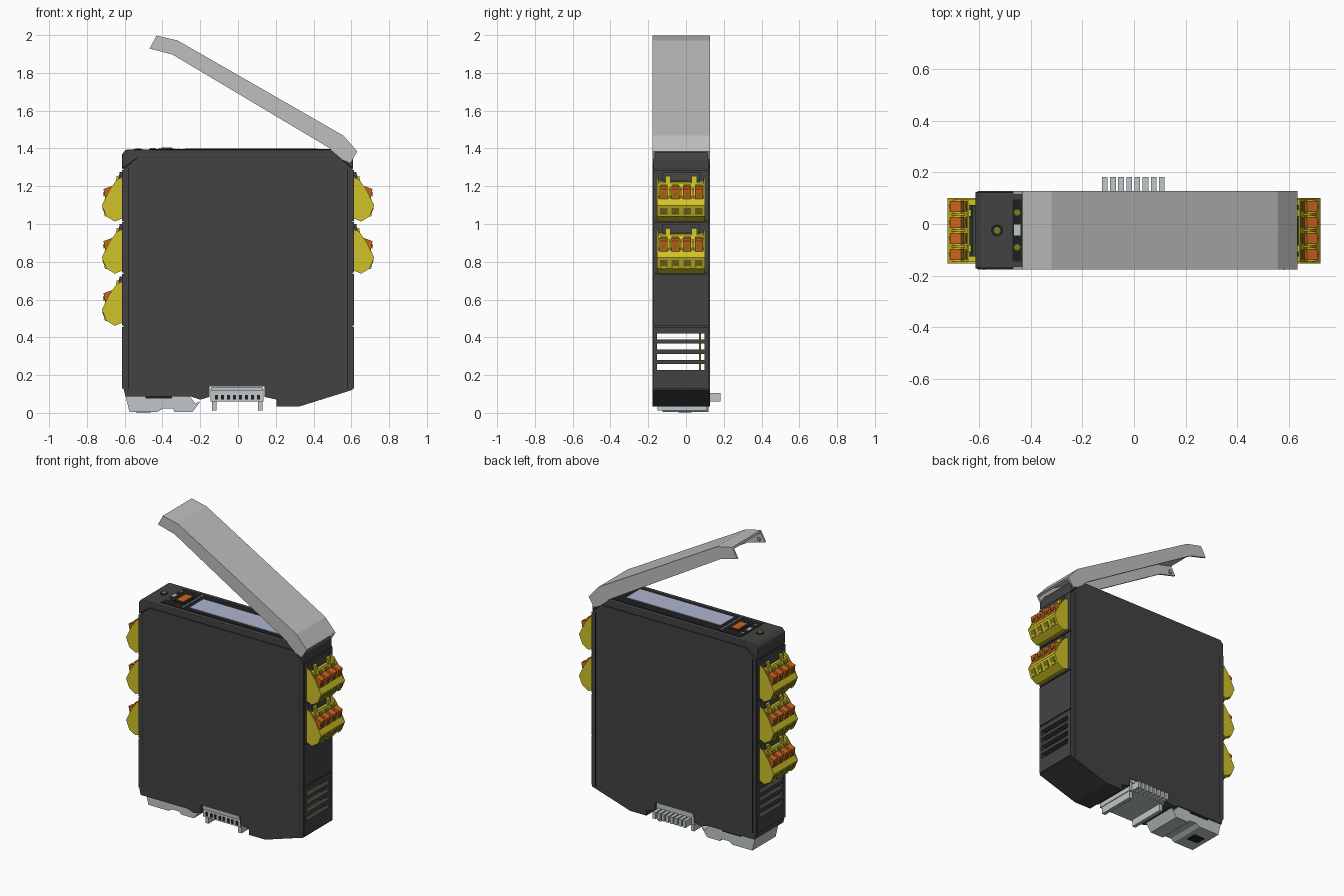
import bpy, bmesh

cube = bpy.data.objects.get("Cube")
if cube:
    bpy.data.objects.remove(cube, do_unlink=True)


def material(name, r, g, b):
    m = bpy.data.materials.new(name)
    m.use_nodes = True
    m.diffuse_color = (r, g, b, 1)
    m.node_tree.nodes["Principled BSDF"].inputs["Base Color"].default_value = (r, g, b, 1)
    return m


DARK = material("dark_grey_plastic", .055, .055, .056)
BLACK = material("black_plastic", .014, .014, .016)
LID = material("light_grey_lid", .52, .52, .52)
YELLOW = material("yellow_plastic", .62, .54, .02)
OLIVE = material("olive_recess", .2, .18, .012)
ORANGE = material("orange_lever", .6, .13, .012)
SCREEN = material("lavender_screen", .42, .46, .62)
METAL = material("pale_metal", .52, .57, .58)
GREEN = material("green_board", .16, .22, .015)

Y0, Y1 = -.177, .127          # housing faces
MID = (Y0 + Y1) / 2


def prism(name, pts, y0, y1, mat, bevel=0):
    """Extrude an (x, z) outline from y0 to y1."""
    bm = bmesh.new()
    face = bm.faces.new([bm.verts.new((x, y0, z)) for x, z in pts])
    ext = bmesh.ops.extrude_face_region(bm, geom=[face])
    moved = [v for v in ext["geom"] if isinstance(v, bmesh.types.BMVert)]
    bmesh.ops.translate(bm, verts=moved, vec=(0, y1 - y0, 0))
    bmesh.ops.recalc_face_normals(bm, faces=bm.faces)
    mesh = bpy.data.meshes.new(name)
    bm.to_mesh(mesh)
    bm.free()
    mesh.materials.append(mat)
    ob = bpy.data.objects.new(name, mesh)
    bpy.context.collection.objects.link(ob)
    if bevel:
        mod = ob.modifiers.new("bevel", "BEVEL")
        mod.width = bevel
        mod.segments = 2
        mod.limit_method = "ANGLE"
    return ob


def box(name, x0, x1, y0, y1, z0, z1, mat, bevel=0):
    return prism(name, [(x0, z0), (x1, z0), (x1, z1), (x0, z1)], y0, y1, mat, bevel)


def cut(ob, cutters):
    bpy.context.view_layer.objects.active = ob
    for c in cutters:
        mod = ob.modifiers.new("cut", "BOOLEAN")
        mod.object = c
        mod.solver = "EXACT"
        bpy.ops.object.modifier_apply(modifier=mod.name)


def disc(name, x, y, z, r, depth, mat):
    bpy.ops.mesh.primitive_cylinder_add(vertices=20, radius=r, depth=depth, location=(x, y, z))
    ob = bpy.context.object
    ob.name = name
    ob.data.materials.append(mat)


# Housing: hollow shell with vents and a bottom notch
housing = prism("housing", [
    (-.606, .13), (-.596, .087), (-.25, .087), (-.2, .07), (-.15, .085), (-.15, .14),
    (.14, .14), (.14, .085), (.204, .07), (.204, .034), (.325, .034), (.606, .122),
    (.606, 1.29), (.54, 1.352), (-.53, 1.352), (-.606, 1.29)], Y0, Y1, DARK)
cavity = box("cavity_cutter", -.58, .58, Y0 + .02, Y1 - .02, .16, 1.28, DARK)
slots = [box("vent_cutter", -.8, .8, -.153, .097, z - .016, z + .016, DARK)
         for z in (.405, .352, .297, .242)]
cut(housing, [cavity] + slots)

# Side panels, one per module
for s in (-1, 1):
    for z0, z1 in ((.13, .455), (.462, .735), (.742, 1.01), (1.017, 1.285)):
        panel = box("side_panel", s * .6, s * .614, Y0 + .004, Y1 - .004, z0, z1, DARK)
        if z0 < .2:
            cut(panel, slots)
    # Thin corner seams on both wide faces
    for y in (Y0, Y1):
        box("corner_seam", s * .578, s * .583, y - .001, y + .001, .13, 1.29, BLACK)
for c in [cavity] + slots:
    bpy.data.objects.remove(c, do_unlink=True)

box("circuit_board", -.56, .56, .068, .08, .17, 1.27, GREEN)

# Top cap
prism("top_cap", [(-.614, 1.29), (-.614, 1.37), (-.592, 1.394), (.575, 1.394),
                  (.61, 1.345), (.61, 1.29), (.54, 1.35), (-.53, 1.35)],
      Y0 + .004, Y1 - .004, DARK, .006)
for s in (-1, 1):
    box("cap_end", s * .56, s * .606, Y0 + .016, Y1 - .016, 1.285, 1.345, DARK)

# Control panel on top
box("panel_bezel", -.47, .5, -.145, .095, 1.39, 1.397, BLACK)
box("screen", -.28, .42, -.115, .035, 1.39, 1.401, SCREEN)
box("panel_line", -.318, -.312, -.135, .085, 1.39, 1.4, METAL)
box("switch_frame", -.42, -.335, -.085, .035, 1.39, 1.4, BLACK)
box("orange_switch", -.405, -.35, -.075, .025, 1.39, 1.405, ORANGE)
box("service_port", -.465, -.44, -.045, -.002, 1.39, 1.402, METAL)
for y in (-.09, .045):
    disc("status_light", -.452, y, 1.397, .014, .012, GREEN)
disc("screw_rim", -.53, MID, 1.394, .024, .006, BLACK)
disc("screw_head", -.53, MID, 1.395, .013, .008, GREEN)


# Plug-in terminal block: outlines are (outward, up) from the wall
def terminal(s, base):
    def part(name, pts, y0, y1, mat, bevel=0):
        prism(name, [(s * (.612 + d), base + h) for d, h in pts], y0, y1, mat, bevel)

    a, b = -.153, .101
    part("terminal_body", [(0, .017), (.04, 0), (.085, .027), (.109, .085), (.088, .122),
                           (.058, .135), (.045, .175), (.03, .205), (0, .215)], a, b, YELLOW)
    for y0, y1 in ((a, a + .008), (b - .008, b)):
        part("terminal_cheek", [(0, .1), (.108, .087), (.07, .165), (.03, .222), (0, .235)],
             y0, y1, YELLOW)
    part("terminal_latch", [(0, .21), (.024, .215), (.014, .262), (0, .262)], -.125, .073, DARK)
    for y in (-.095, .043):
        part("latch_tab", [(.01, .2), (.036, .2), (.03, .24), (.01, .245)],
             y - .014, y + .014, YELLOW)
    for i in range(4):
        y = MID + (i - 1.5) * .062
        part("release_lever", [(.045, .13), (.09, .118), (.1, .172), (.058, .188), (.044, .17)],
             y - .021, y + .021, ORANGE)
        part("lever_slot", [(.094, .132), (.1, .132), (.102, .154), (.096, .154)],
             y - .009, y + .009, OLIVE)
        part("wire_entry", [(.088, .036), (.092, .036), (.107, .072), (.103, .072)],
             y - .02, y + .02, OLIVE)
        part("entry_lip", [(.084, .026), (.092, .026), (.097, .04), (.09, .044)],
             y - .013, y + .013, YELLOW)
        part("test_slot", [(.034, .195), (.038, .199), (.048, .178), (.044, .175)],
             y - .02, y + .02, OLIVE)
        if i:
            part("lever_divider", [(.04, .12), (.094, .118), (.07, .165), (.042, .18)],
                 y - .035, y - .027, YELLOW)


for side, count in ((1, 2), (-1, 3)):
    for k in range(count):
        terminal(side, 1.013 - .276 * k)

# Raised hinged lid: a bent channel with two side walls
outer = [(-.431, 1.997), (-.32, 1.972), (.558, 1.468), (.632, 1.384)]
inner = [(.618, 1.378), (.55, 1.454), (-.325, 1.957), (-.435, 1.983)]
prism("lid_top", outer + inner, Y0 + .012, Y1 - .012, LID)
wall = outer + [(.595, 1.325), (.553, 1.341), (.479, 1.405), (-.347, 1.897), (-.468, 1.929)]
for y0 in (Y0, Y1 - .012):
    prism("lid_wall", wall, y0, y0 + .012, LID)
for y in (Y0 + .012, Y1 - .012):
    box("lid_catch", -.435, -.415, y - .01, y + .01, 1.93, 1.95, LID)

# Rail foot under the housing
prism("rail_foot", [(-.595, .087), (-.575, .006), (-.425, .006), (-.4, .022), (-.345, .022),
                    (-.335, .006), (-.24, .006), (-.2, .06), (-.225, .05), (-.255, .087)],
      -.125, .12, METAL)
box("foot_slot", -.54, -.46, -.04, .03, .002, .01, BLACK)
box("foot_spring", -.49, -.35, -.13, .122, .075, .087, BLACK)

# Bus connector passing under the housing
box("bus_block", -.145, .135, -.165, .12, .06, .13, METAL)
box("bus_rim", -.14, .13, -.177, .125, .115, .138, METAL)
for x in (-.125, .118):
    box("bus_leg", x - .012, x + .012, -.15, .11, .013, .062, METAL)
for i in range(8):
    x = -.113 + i * .0315
    box("bus_fin", x - .011, x + .011, .11, .182, .06, .105, METAL)
    box("bus_contact", x - .008, x + .008, -.169, -.16, .07, .095, BLACK)
